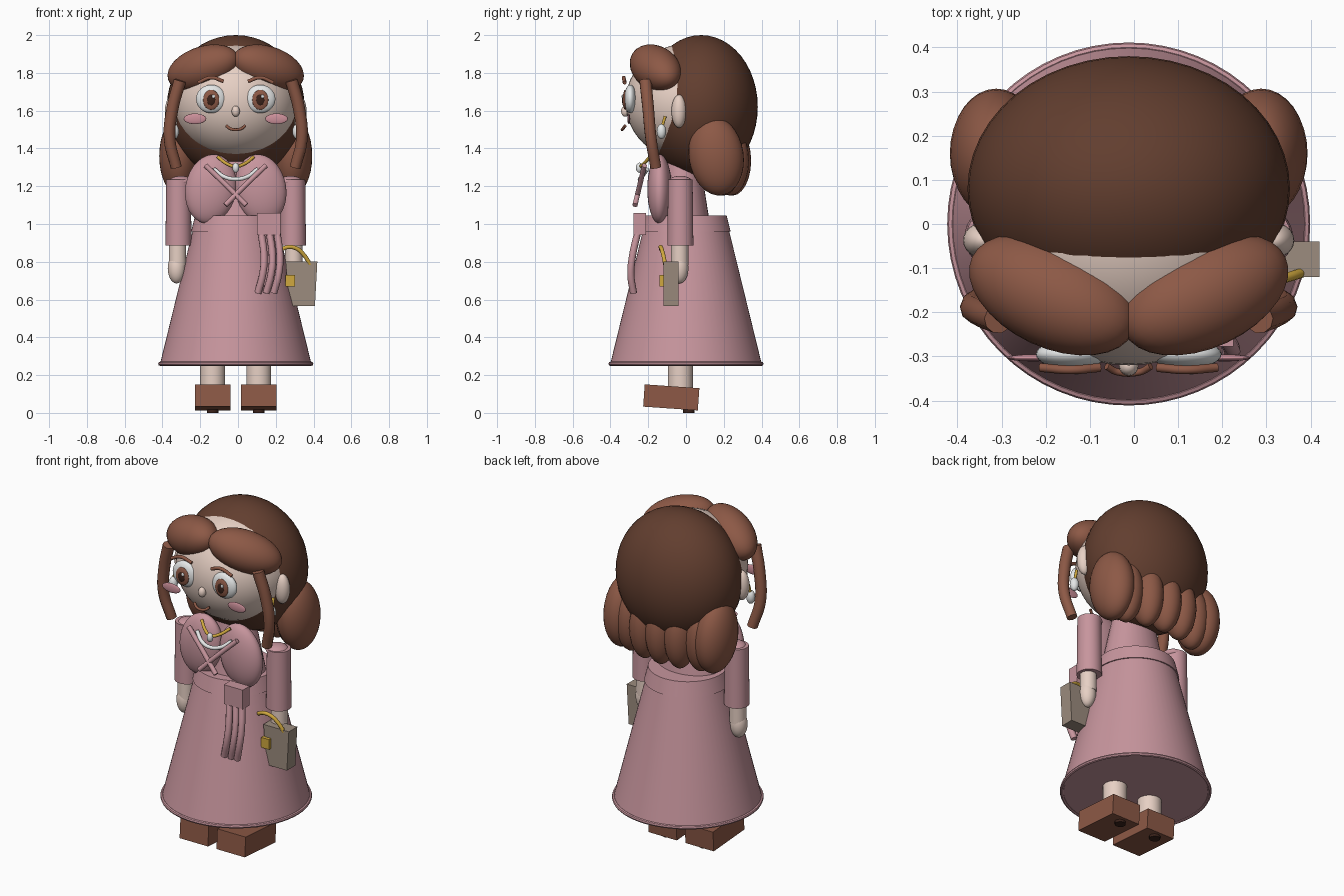
import bpy, math
from mathutils import Vector

if "Cube" in bpy.data.objects:
    bpy.data.objects.remove(bpy.data.objects["Cube"])

CX = -0.012  # body centre line


def material(name, r, g, b):
    def lin(c):
        c /= 255
        return c / 12.92 if c < 0.04045 else ((c + 0.055) / 1.055) ** 2.4
    m = bpy.data.materials.new(name)
    m.diffuse_color = (lin(r), lin(g), lin(b), 1)
    m.use_nodes = True
    m.node_tree.nodes["Principled BSDF"].inputs["Base Color"].default_value = m.diffuse_color
    return m


DARK_HAIR = material("dark brown hair", 98, 62, 47)
HAIR = material("light brown hair", 141, 89, 70)
SKIN = material("skin", 231, 208, 196)
PINK = material("dusty pink", 199, 149, 157)
BLUSH = material("blush", 205, 145, 155)
WHITE = material("white", 236, 238, 238)
GOLD = material("gold", 208, 168, 62)
BAG = material("taupe", 156, 140, 126)
DARK = material("dark brown", 58, 34, 26)


def finish(o, name, mat, angle=40):
    o.name = name
    o.data.materials.clear()
    o.data.materials.append(mat)
    if angle:
        bpy.ops.object.shade_smooth_by_angle(angle=math.radians(angle))
    return o


def ball(name, mat, loc, rad, rot=(0, 0, 0), seg=32):
    bpy.ops.mesh.primitive_uv_sphere_add(segments=seg, ring_count=seg // 2, location=loc,
                                         rotation=[math.radians(a) for a in rot])
    o = bpy.context.object
    o.scale = rad
    return finish(o, name, mat, 60)


def cone(name, mat, x, y, z0, z1, r0, r1, seg=32):
    bpy.ops.mesh.primitive_cone_add(vertices=seg, radius1=r0, radius2=r1, depth=z1 - z0,
                                    location=(x, y, (z0 + z1) / 2))
    return finish(bpy.context.object, name, mat)


def box(name, mat, loc, size, rx=0):
    bpy.ops.mesh.primitive_cube_add(size=1, location=loc, rotation=(math.radians(rx), 0, 0))
    o = bpy.context.object
    o.scale = size
    return finish(o, name, mat, 0)


def tube(name, mat, pts, r, taper=1.0):
    cu = bpy.data.curves.new(name, 'CURVE')
    cu.dimensions = '3D'
    cu.bevel_depth = r
    cu.bevel_resolution = 3
    cu.use_fill_caps = True
    cu.resolution_u = 6
    sp = cu.splines.new('BEZIER')
    sp.bezier_points.add(len(pts) - 1)
    for i, (b, p) in enumerate(zip(sp.bezier_points, pts)):
        b.co = Vector(p)
        b.handle_left_type = b.handle_right_type = 'AUTO'
        b.radius = 1 + (taper - 1) * i / (len(pts) - 1)
    o = bpy.data.objects.new(name, cu)
    bpy.context.collection.objects.link(o)
    bpy.ops.object.select_all(action='DESELECT')
    o.select_set(True)
    bpy.context.view_layer.objects.active = o
    bpy.ops.object.convert(target='MESH')
    return finish(bpy.context.object, name, mat)


# head, neck and back hair
ball("head", SKIN, (CX, 0, 1.645), (0.33, 0.32, 0.308), seg=48)
ball("back_hair", DARK_HAIR, (CX, 0.08, 1.62), (0.365, 0.30, 0.38), seg=48)
cone("neck", SKIN, CX, -0.02, 1.25, 1.42, 0.085, 0.085)
ball("nose", SKIN, (CX, -0.322, 1.597), (0.022, 0.022, 0.029), seg=16)
tube("mouth", HAIR, [(CX - 0.05, -0.322, 1.52), (CX - 0.025, -0.335, 1.503),
                     (CX + 0.025, -0.335, 1.503), (CX + 0.05, -0.322, 1.52)], 0.008)

# back curls, between the two large side curls
for i in range(-2, 3):
    ball("back_curl", HAIR, (CX + 0.115 * i, 0.245 - 0.012 * i * i, 1.335),
         (0.085, 0.10, 0.185), seg=24)

# torso, skirt, waistband
cone("torso", PINK, CX, -0.02, 0.98, 1.36, 0.20, 0.12).scale.y = 0.75
cone("skirt", PINK, CX, 0, 0.255, 1.03, 0.402, 0.212, 64)
bpy.ops.mesh.primitive_torus_add(location=(CX, 0, 0.26), major_radius=0.4, minor_radius=0.011,
                                 major_segments=64, minor_segments=8)
finish(bpy.context.object, "hem", PINK)
cone("waistband", PINK, CX, 0, 0.96, 1.045, 0.236, 0.215, 64)

for s in (-1, 1):
    def X(d):
        return CX + s * d

    # hair framing the face
    ball("fringe", HAIR, (X(0.172), -0.16, 1.825), (0.208, 0.12, 0.115), (0, s * 17, s * 25))
    tube("front_strand", HAIR, [(X(0.295), -0.215, 1.76), (X(0.335), -0.20, 1.61),
                                (X(0.35), -0.185, 1.45), (X(0.315), -0.16, 1.30)], 0.033, 0.9)
    ball("side_curl", HAIR, (X(0.30), 0.16, 1.36), (0.105, 0.145, 0.21), (8, 0, 0))
    # ear and earring
    ball("ear", SKIN, (X(0.33), -0.037, 1.597), (0.045, 0.04, 0.088), seg=24)
    tube("earring_hook", GOLD, [(X(0.325), -0.11, 1.57), (X(0.325), -0.125, 1.52)], 0.008)
    ball("earring_pearl", WHITE, (X(0.325), -0.13, 1.49), (0.025, 0.025, 0.04), seg=16)
    # eye, brow and cheek
    ball("eye_white", WHITE, (X(0.13), -0.295, 1.662), (0.08, 0.033, 0.075))
    ball("iris", HAIR, (X(0.13), -0.322, 1.657), (0.043, 0.013, 0.053), seg=24)
    ball("pupil", DARK, (X(0.13), -0.331, 1.657), (0.023, 0.008, 0.03), seg=16)
    ball("eye_glint", WHITE, (X(0.13) + 0.012, -0.336, 1.675), (0.009, 0.005, 0.010), seg=12)
    tube("eyebrow", HAIR, [(X(0.065), -0.325, 1.755), (X(0.13), -0.33, 1.775),
                           (X(0.20), -0.325, 1.748)], 0.010)
    ball("cheek", BLUSH, (X(0.216), -0.303, 1.557), (0.06, 0.008, 0.028), seg=24)
    # bodice panel and crossed lapel
    ball("bodice_panel", PINK, (X(0.132), -0.14, 1.185), (0.135, 0.065, 0.185), (0, -s * 10, 0))
    tube("lapel", PINK, [(X(0.16), -0.22, 1.31), (X(0.05), -0.245, 1.205),
                         (X(-0.055), -0.27, 1.10)], 0.014)
    # arm
    cone("sleeve", PINK, X(0.303), -0.03, 0.885, 1.235, 0.069, 0.065)
    ball("shoulder", PINK, (X(0.29), -0.03, 1.225), (0.062, 0.062, 0.03), seg=24)
    cone("wrist", SKIN, X(0.308), -0.033, 0.78, 0.90, 0.046, 0.046)
    ball("hand", SKIN, (X(0.313), -0.035, 0.765), (0.047, 0.048, 0.08), seg=24)
    # leg and shoe
    cone("leg", SKIN, X(0.122), -0.03, 0.12, 0.40, 0.066, 0.066)
    box("shoe", HAIR, (X(0.122), -0.078, 0.082), (0.187, 0.29, 0.118), -4)
    cone("heel", DARK, X(0.122), 0.015, 0.0, 0.05, 0.03, 0.03, 16)

# necklace and collar
tube("necklace", GOLD, [(CX - 0.095, -0.19, 1.355), (CX - 0.045, -0.225, 1.318),
                        (CX, -0.24, 1.305), (CX + 0.045, -0.225, 1.318),
                        (CX + 0.095, -0.19, 1.355)], 0.009)
ball("pendant", WHITE, (CX, -0.247, 1.298), (0.018, 0.018, 0.027), seg=16)
tube("collar", WHITE, [(CX - 0.115, -0.205, 1.29), (CX - 0.06, -0.235, 1.25),
                       (CX, -0.245, 1.238), (CX + 0.06, -0.235, 1.25),
                       (CX + 0.115, -0.205, 1.29)], 0.011)

# sash knot and tails
box("sash_knot", PINK, (0.163, -0.245, 1.0), (0.125, 0.065, 0.115))
for dx in (0, 0.044, 0.084):
    tube("sash_tail", PINK, [(0.122 + dx, -0.255, 0.96), (0.138 + dx, -0.285, 0.82),
                             (0.130 + dx, -0.292, 0.73), (0.105 + dx, -0.278, 0.635)], 0.019)

# handbag: narrower at the bottom
bag = box("handbag", BAG, (0.34, -0.08, 0.683), (0.16, 0.08, 0.235))
for v in bag.data.vertices:
    if v.co.z < 0:
        v.co.x *= 0.84
    elif v.co.x < 0:
        v.co.x -= 0.05
box("bag_clasp", GOLD, (0.277, -0.125, 0.70), (0.052, 0.03, 0.06))
tube("bag_handle", GOLD, [(0.225, -0.13, 0.862), (0.265, -0.135, 0.878), (0.31, -0.13, 0.87),
                          (0.35, -0.12, 0.835), (0.382, -0.11, 0.785)], 0.011)
